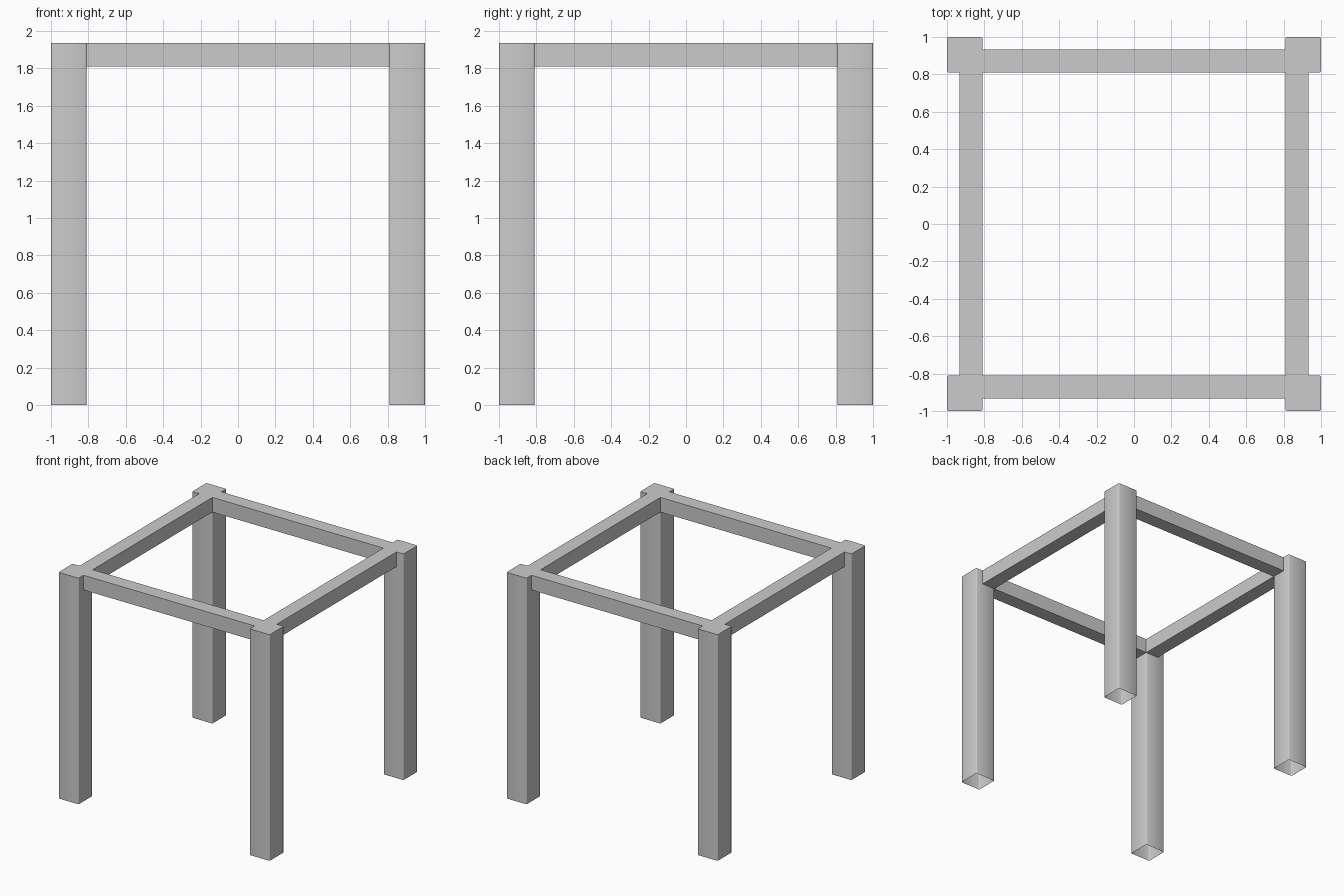
import bpy, bmesh, math

if "Cube" in bpy.data.objects:
    bpy.data.objects.remove(bpy.data.objects["Cube"])

H = 1.936                 # overall height
LEG_IN, LEG_OUT = 0.81, 1.0
RAIL_OUT, RAIL_Z = 0.934, 1.81


def box(name, lo, hi):
    """Axis-aligned box between two corners, returned as (object name, bmesh)."""
    bm = bmesh.new()
    bmesh.ops.create_cube(bm, size=1)
    for v in bm.verts:
        v.co = [(a + b) / 2 + c * (b - a) for a, b, c in zip(lo, hi, v.co)]
    return bm


def finish(name, bm):
    mesh = bpy.data.meshes.new(name)
    bm.to_mesh(mesh)
    bm.free()
    obj = bpy.data.objects.new(name, mesh)
    bpy.context.collection.objects.link(obj)
    return obj


def span(sign, a, b):
    return sorted((sign * a, sign * b))


# Legs: softly rounded vertical corners, open underneath
for sy, depth in ((-1, "front"), (1, "back")):
    for sx, side in ((-1, "left"), (1, "right")):
        x0, x1 = span(sx, LEG_IN, LEG_OUT)
        y0, y1 = span(sy, LEG_IN, LEG_OUT)
        bm = box("leg", (x0, y0, 0), (x1, y1, H))
        upright = [e for e in bm.edges
                   if abs(e.verts[0].co.z - e.verts[1].co.z) > 1]
        bmesh.ops.bevel(bm, geom=upright, offset=0.008, segments=2,
                        profile=0.5, affect='EDGES')
        bm.normal_update()
        bottom = [f for f in bm.faces if f.normal.z < -0.9]
        bmesh.ops.delete(bm, geom=bottom, context='FACES')
        leg = finish(f"{depth}_{side}_leg", bm)
        bpy.ops.object.select_all(action='DESELECT')
        leg.select_set(True)
        bpy.context.view_layer.objects.active = leg
        bpy.ops.object.shade_smooth_by_angle(angle=math.radians(60))

# Apron rails: flush with the leg tops and the inner leg faces
END = LEG_IN + 0.008
for s, fb, lr in ((-1, "front", "left"), (1, "back", "right")):
    a, b = span(s, LEG_IN, RAIL_OUT)
    finish(f"{fb}_rail", box("rail", (-END, a, RAIL_Z), (END, b, H)))
    finish(f"{lr}_rail", box("rail", (a, -END, RAIL_Z), (b, END, H)))
